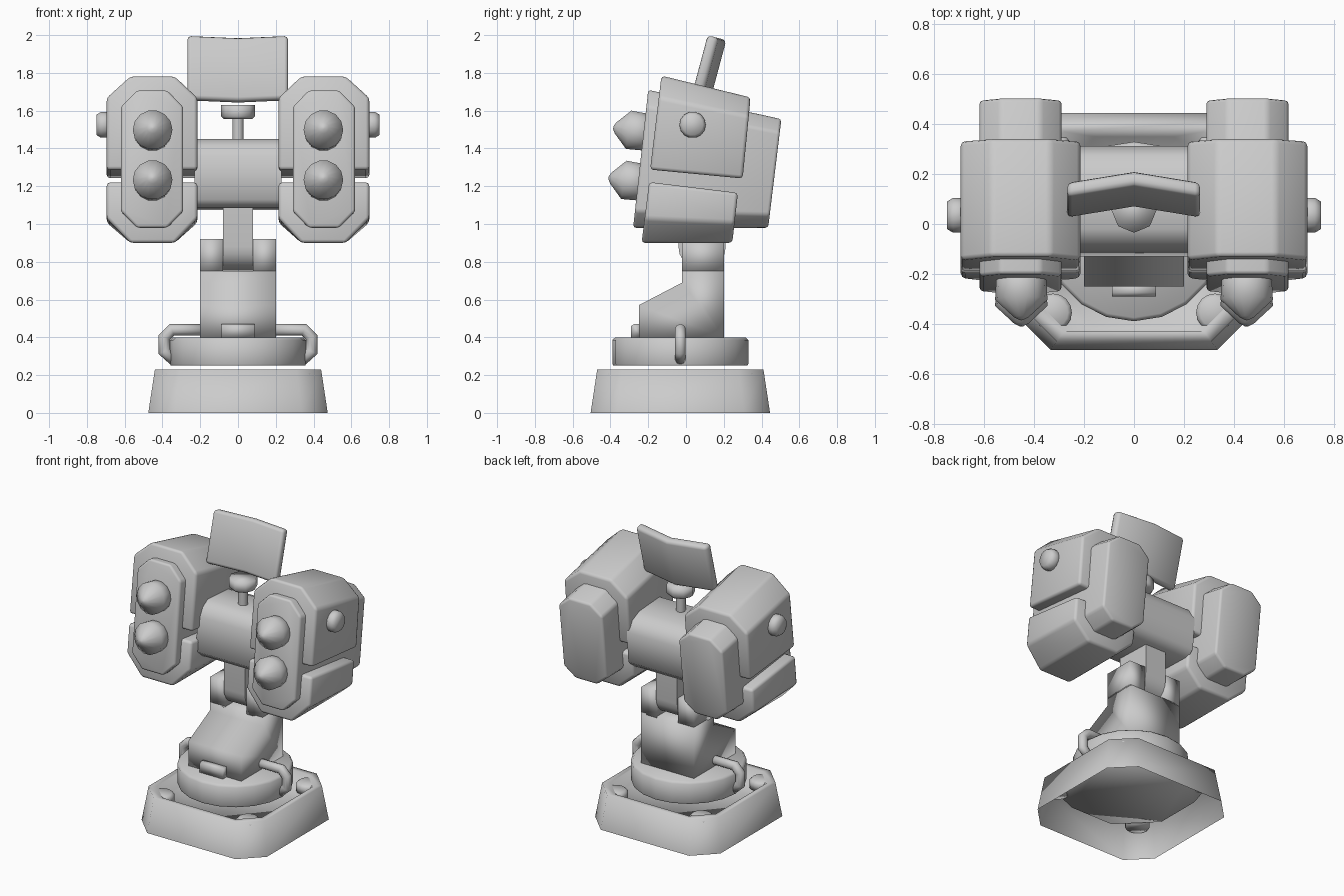
import bpy, bmesh, math
from mathutils import Vector, Matrix

if "Cube" in bpy.data.objects:
    bpy.data.objects.remove(bpy.data.objects["Cube"])

grey = bpy.data.materials.new("plain grey")
grey.diffuse_color = (0.6, 0.6, 0.6, 1)
grey.use_nodes = True
grey.node_tree.nodes["Principled BSDF"].inputs["Base Color"].default_value = grey.diffuse_color


def finish(name, bm, bevel=0, mirror=False, angle=180, segments=2):
    """Bevel the hard edges, then make a smooth shaded object."""
    bmesh.ops.recalc_face_normals(bm, faces=bm.faces)
    if bevel:
        hard = [e for e in bm.edges if e.is_manifold and e.calc_face_angle(0) > 0.5]
        bmesh.ops.bevel(bm, geom=hard, offset=bevel, segments=segments,
                        affect='EDGES', profile=0.5, clamp_overlap=True)
    me = bpy.data.meshes.new(name)
    bm.to_mesh(me)
    bm.free()
    me.materials.append(grey)
    ob = bpy.data.objects.new(name, me)
    bpy.context.collection.objects.link(ob)
    bpy.ops.object.select_all(action='DESELECT')
    ob.select_set(True)
    bpy.context.view_layer.objects.active = ob
    bpy.ops.object.shade_smooth_by_angle(angle=math.radians(angle))
    if mirror:
        ob.modifiers.new("mirror", 'MIRROR')
    return ob


def rings(name, loops, caps=(True, True), **kw):
    """Skin a row of closed loops of 3D points."""
    bm = bmesh.new()
    vs = [[bm.verts.new(p) for p in loop] for loop in loops]
    n = len(loops[0])
    for a, b in zip(vs, vs[1:]):
        for i in range(n):
            bm.faces.new((a[i], a[(i + 1) % n], b[(i + 1) % n], b[i]))
    if caps[0]:
        bm.faces.new(vs[0])
    if caps[1]:
        bm.faces.new(vs[-1])
    return finish(name, bm, **kw)


def side_prism(name, profile, x0, x1, **kw):
    """Extrude a (y, z) profile across x."""
    return rings(name, [[(x, y, z) for y, z in profile] for x in (x0, x1)], **kw)


def lathe(name, centre, axis, profile, sides, turn=0, **kw):
    """Turn (radius, distance) points about an axis through the centre."""
    rot = Vector(axis).to_track_quat('Z', 'Y').to_matrix()
    loops = []
    for r, d in profile:
        loops.append([Vector(centre) + rot @ Vector((
            r * math.cos(turn + math.tau * i / sides),
            r * math.sin(turn + math.tau * i / sides), d)) for i in range(sides)])
    return rings(name, loops, **kw)


def loft(name, section, front, back, **kw):
    """Run an (x, height fraction) section between a front and a back line."""
    loops = []
    for low, high in (front, back):
        a, b = Vector(low), Vector(high)
        loops.append([(x, *a.lerp(b, v)) for x, v in section])
    return rings(name, loops, **kw)


# Open-bottomed base shell with chamfered corners and a sunken top
def base_loop(h, c, z):
    pts = [(h, c - h), (h, h - c), (h - c, h), (c - h, h),
           (-h, h - c), (-h, c - h), (c - h, -h), (h - c, -h)]
    return [(x, y - 0.03, z) for x, y in pts]


rings("base", [base_loop(0.475, 0.14, 0.0), base_loop(0.44, 0.13, 0.23),
               base_loop(0.40, 0.12, 0.23), base_loop(0.38, 0.22, 0.15)],
      caps=(False, True), angle=95)

# Corner bolts standing on the sloped corners
for sx in (-1, 1):
    for sy in (-1, 1):
        lathe("base_bolt", (sx * 0.325, -0.03 + sy * 0.325, 0.165), (0, 0, 1),
              [(0.076, 0), (0.076, 0.045), (0.06, 0.06)], 16)

# Turntable
lathe("turntable", (0, -0.03, 0.25), (0, 0, 1),
      [(0.355, 0), (0.36, 0.01), (0.36, 0.135), (0.345, 0.15)], 20,
      turn=math.pi / 2, angle=60)

# Side handles, a round tube along a bent path
path = [Vector(p) for p in ((0.18, 0.44), (0.35, 0.44), (0.39, 0.40), (0.39, 0.325), (0.34, 0.28))]
tube = []
for i, p in enumerate(path):
    d1 = (path[i] - path[i - 1]).normalized() if i else (path[1] - path[0]).normalized()
    d2 = (path[i + 1] - path[i]).normalized() if i < len(path) - 1 else d1
    t = (d1 + d2).normalized()
    side = Vector((-t.y, t.x)) * 0.03 / max(t.dot(d1), 0.5)
    tube.append([(p.x + side.x * math.cos(a), -0.03 + 0.03 * math.sin(a), p.y + side.y * math.cos(a))
                 for a in (math.tau * k / 10 for k in range(10))])
rings("handle", tube, mirror=True)

# Column, fork prongs and front latch
side_prism("column", [(-0.25, 0.40), (-0.25, 0.57), (-0.02, 0.69), (-0.02, 0.75),
                      (0.20, 0.75), (0.20, 0.40)], -0.20, 0.20)
side_prism("fork_prong", [(-0.02, 0.74), (-0.02, 0.92), (0.20, 0.92), (0.20, 0.74)],
           0.08, 0.20, mirror=True)
side_prism("front_latch", [(-0.29, 0.40), (-0.29, 0.46), (-0.275, 0.47), (-0.24, 0.47), (-0.24, 0.40)],
           -0.088, 0.088)

# Swivel arm with a round lower end
arm = [(0.085 + 0.125 * math.cos(a), 0.88 + 0.125 * math.sin(a))
       for a in (math.pi + math.pi * k / 10 for k in range(11))]
side_prism("swivel_arm", arm + [(0.21, 1.15), (-0.04, 1.15)], -0.08, 0.08, angle=60)

# Cross body between the pods
side_prism("cross_body", [(-0.13, 1.13), (-0.105, 1.36), (-0.075, 1.415), (-0.02, 1.45), (0.20, 1.435),
                          (0.275, 1.40), (0.312, 1.33), (0.295, 1.12), (0.245, 1.075), (-0.08, 1.085)],
           -0.23, 0.23, angle=60)

# Launcher pods: long core, upper shell, lower shell
loft("pod_core", [(0.29, 0.12), (0.29, 0.88), (0.375, 1), (0.535, 1),
                  (0.62, 0.88), (0.62, 0.12), (0.535, 0), (0.375, 0)],
     ((-0.28, 0.98), (-0.20, 1.71)), ((0.435, 0.98), (0.505, 1.555)),
     bevel=0.015, mirror=True)
loft("upper_shell", [(0.215, 0), (0.215, 0.77), (0.335, 1), (0.57, 1), (0.695, 0.77), (0.695, 0)],
     ((-0.19, 1.288), (-0.13, 1.785)), ((0.30, 1.241), (0.342, 1.67)),
     bevel=0.018, mirror=True)
loft("lower_shell", [(0.215, 0.40), (0.215, 1), (0.695, 1), (0.695, 0.40), (0.57, 0), (0.335, 0)],
     ((-0.235, 0.90), (-0.195, 1.222)), ((0.245, 0.90), (0.275, 1.165)),
     bevel=0.018, mirror=True)

# Pod side knobs
lathe("side_knob", (0.67, 0.035, 1.525), (1, 0, 0),
      [(0.07, 0), (0.07, 0.055), (0.055, 0.08)], 14, mirror=True)

# Rocket tips
for name, y, z in (("upper_rocket", -0.17, 1.48), ("lower_rocket", -0.195, 1.215)):
    lathe(name, (0.452, y, z), (0, -1, 0.14),
          [(0.098, 0), (0.105, 0.135), (0.03, 0.205), (0.008, 0.217)], 14, mirror=True)

# Sensor stem and cap
lathe("sensor_stem", (0, 0.055, 1.42), (0, 0, 1), [(0.03, 0), (0.03, 0.16)], 10, angle=60)
lathe("sensor_cap", (0, 0.055, 1.555), (0, 0, 1),
      [(0.075, 0), (0.09, 0.015), (0.09, 0.075)], 8, turn=math.pi / 2)

# Bent sensor panel, leaning back
lean = Matrix.Rotation(math.radians(-15), 3, 'X')
panel = []
for x, push in ((-0.268, 0), (0, 0.045), (0.265, 0)):
    panel.append([Vector((0, 0.022, 1.665)) + lean @ Vector((x, push + y, z))
                  for y, z in ((0, 0), (0.06, 0), (0.06, 0.347), (0, 0.347))])
rings("sensor_panel", panel, bevel=0.02)
